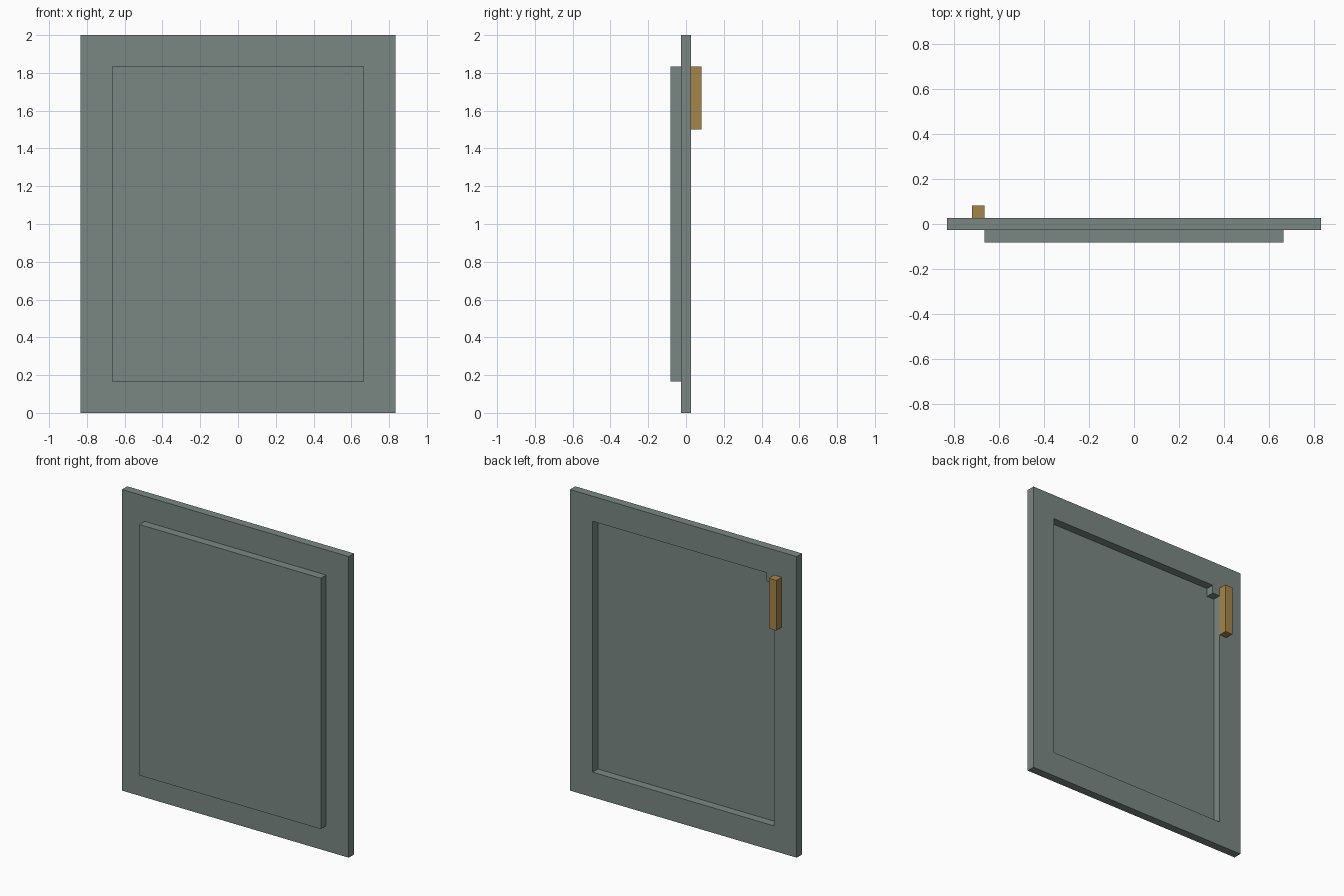
import bpy, bmesh
from mathutils import Vector

cube = bpy.data.objects.get("Cube")
if cube:
    bpy.data.objects.remove(cube, do_unlink=True)

U = 2 / 36  # basic module: plate thickness and handle width


def material(name, rgb):
    lin = [((c / 255 + 0.055) / 1.055) ** 2.4 for c in rgb] + [1]
    m = bpy.data.materials.new(name)
    m.diffuse_color = lin
    m.use_nodes = True
    bsdf = next(n for n in m.node_tree.nodes if n.type == 'BSDF_PRINCIPLED')
    bsdf.inputs["Base Color"].default_value = lin
    return m


def finish(name, bm, mat):
    bmesh.ops.recalc_face_normals(bm, faces=bm.faces)
    me = bpy.data.meshes.new(name)
    bm.to_mesh(me)
    bm.free()
    me.materials.append(mat)
    ob = bpy.data.objects.new(name, me)
    bpy.context.collection.objects.link(ob)
    return ob


def box(name, lo, hi, mat):
    lo, hi = Vector(lo) * U, Vector(hi) * U
    bm = bmesh.new()
    bmesh.ops.create_cube(bm, size=1)
    bmesh.ops.scale(bm, vec=hi - lo, verts=bm.verts)
    bmesh.ops.translate(bm, vec=(lo + hi) / 2, verts=bm.verts)
    return finish(name, bm, mat)


grey = material("grey green", (122, 135, 130))
brass = material("brass", (165, 132, 74))

# Frame: outer rectangle with an opening that keeps one small corner block
outer = [(-15, 0), (15, 0), (15, 36), (-15, 36)]
opening = [(-12, 3), (12, 3), (12, 33), (-11, 33), (-11, 32), (-12, 32)]
bm = bmesh.new()
for loop in (outer, opening):
    vs = [bm.verts.new((x * U, -U / 2, z * U)) for x, z in loop]
    for i, v in enumerate(vs):
        bm.edges.new((v, vs[(i + 1) % len(vs)]))
bmesh.ops.triangle_fill(bm, use_beauty=True, edges=bm.edges[:], normal=(0, -1, 0))
ext = bmesh.ops.extrude_face_region(bm, geom=bm.faces[:], use_keep_orig=True)
moved = [g for g in ext["geom"] if isinstance(g, bmesh.types.BMVert)]
bmesh.ops.translate(bm, vec=(0, U, 0), verts=moved)
finish("frame", bm, grey)

# Raised front panel, closing the opening from the front
box("front_panel", (-12, -1.5, 3), (12, -0.5, 33), grey)

# Handle on the back, beside the opening
box("handle", (-13, 0.5, 27), (-12, 1.5, 33), brass)
